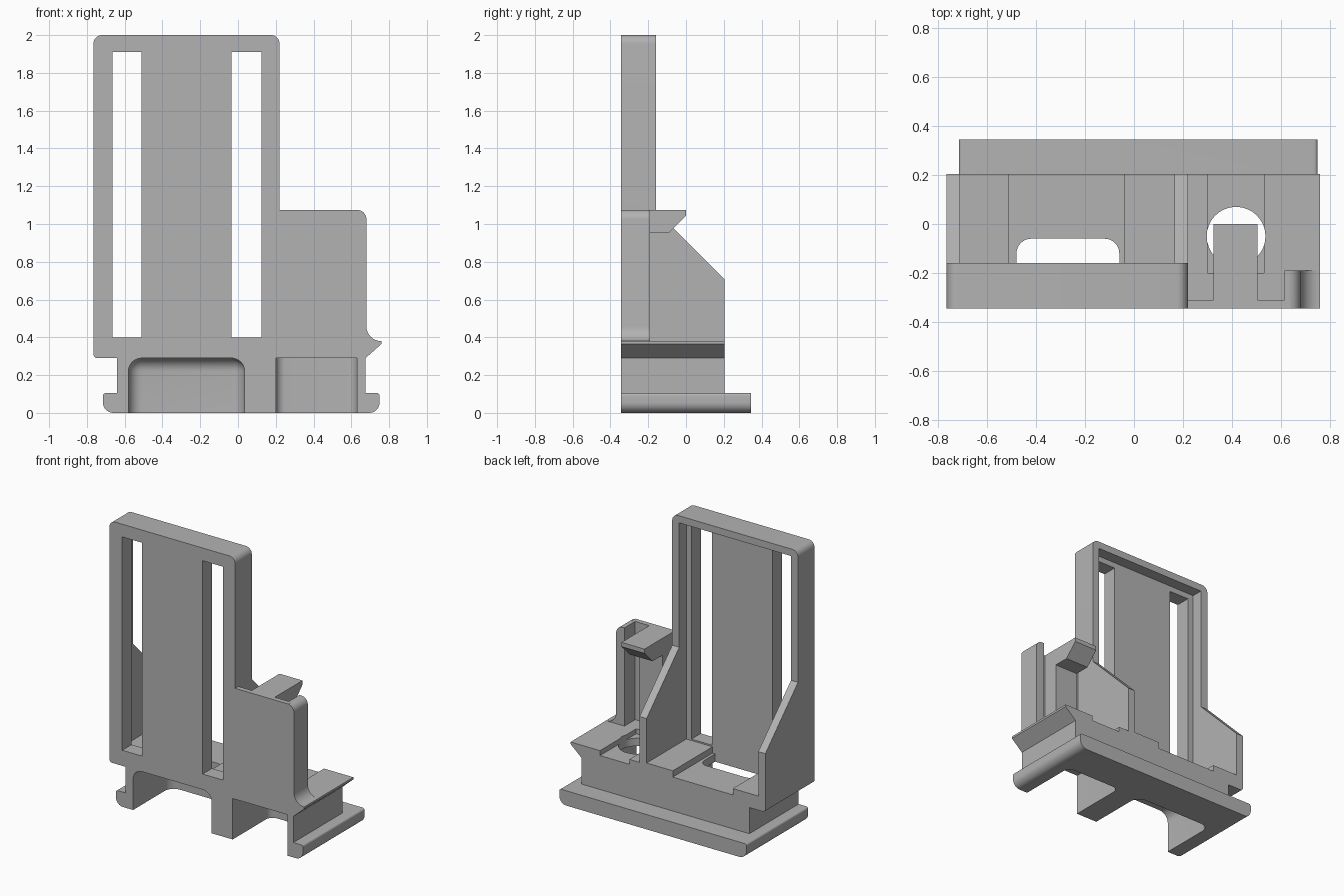
import bpy, bmesh, math
from mathutils import Vector

cube = bpy.data.objects.get("Cube")
if cube:
    bpy.data.objects.remove(cube, do_unlink=True)

grey = bpy.data.materials.new("plain_grey")
grey.use_nodes = True
GREY = (0.45, 0.45, 0.45, 1)
grey.diffuse_color = GREY
grey.node_tree.nodes["Principled BSDF"].inputs["Base Color"].default_value = GREY

FRONT, BACK = -0.345, 0.205


def rounded(points, steps=8):
    """Outline in which a third value on a point is its fillet radius."""
    out = []
    for i, pt in enumerate(points):
        p = Vector(pt[:2])
        if len(pt) < 3:
            out.append(p)
            continue
        a = (Vector(points[i - 1][:2]) - p).normalized()
        b = (Vector(points[(i + 1) % len(points)][:2]) - p).normalized()
        half = a.angle(b) / 2
        centre = p + (a + b).normalized() * pt[2] / math.sin(half)
        reach = pt[2] / math.tan(half)
        start, end = p + a * reach - centre, p + b * reach - centre
        for k in range(steps + 1):
            out.append(centre + start.slerp(end, k / steps).normalized() * pt[2])
    return out


def prism(name, points, axis, lo, hi):
    """Extrude an outline along an axis; the outline uses the other two axes in order."""
    place = {"x": lambda p, d: (d, p.x, p.y),
             "y": lambda p, d: (p.x, d, p.y),
             "z": lambda p, d: (p.x, p.y, d)}[axis]
    bm = bmesh.new()
    outline = rounded(points)
    ends = [[bm.verts.new(place(p, d)) for p in outline] for d in (lo, hi)]
    for ring in ends:
        bm.faces.new(ring)
    for i in range(len(outline)):
        bm.faces.new((ends[0][i - 1], ends[0][i], ends[1][i], ends[1][i - 1]))
    bmesh.ops.recalc_face_normals(bm, faces=bm.faces)
    mesh = bpy.data.meshes.new(name)
    bm.to_mesh(mesh)
    bm.free()
    mesh.materials.append(grey)
    obj = bpy.data.objects.new(name, mesh)
    bpy.context.collection.objects.link(obj)
    return obj


def rect(x0, x1, y0, y1, *radius):
    return [(x, y, *radius) for x, y in ((x0, y0), (x1, y0), (x1, y1), (x0, y1))]


def box(name, x0, x1, y0, y1, z0, z1):
    return prism(name, rect(x0, x1, y0, y1), "z", z0, z1)


def bake(obj):
    graph = bpy.context.evaluated_depsgraph_get()
    mesh = bpy.data.meshes.new_from_object(obj.evaluated_get(graph))
    obj.modifiers.clear()
    obj.data = mesh


def combine(target, other, operation):
    mod = target.modifiers.new("combine", "BOOLEAN")
    mod.operation, mod.object, mod.solver = operation, other, "EXACT"
    bake(target)
    bpy.data.objects.remove(other, do_unlink=True)


# Base block with overhanging left ledge and pointed right lip
bracket = prism("bracket", [
    (-0.64, 0.05), (0.675, 0.05), (0.675, 0.29), (0.76, 0.365), (0.76, 0.38),
    (0.2, 0.38), (0.2, 0.39), (-0.765, 0.39), (-0.765, 0.29, 0.02), (-0.64, 0.29)],
    "y", FRONT, BACK)

solids = [
    # Foot flange
    prism("foot", [(-0.715, 0, 0.055), (0.75, 0, 0.055), (0.75, 0.105, 0.015),
                   (-0.715, 0.105, 0.015)], "y", FRONT, 0.345),
    # Tall back plate
    prism("plate", [(-0.765, 0.35), (0.22, 0.35), (0.22, 2, 0.045), (-0.765, 2, 0.045)],
          "y", FRONT, -0.16),
    # Low front wall and its thicker, flared side post
    box("low_wall", 0.2, 0.64, FRONT, -0.31, 0.35, 1.075),
    prism("side_post", [(0.615, 0.36), (0.76, 0.367), (0.76, 0.38), (0.68, 0.38, 0.078),
                        (0.68, 1.075, 0.05), (0.615, 1.075)], "y", FRONT, -0.19),
    # Clip column with hooked tip
    prism("clip", [(-0.33, 0.32), (-0.2, 0.32), (-0.2, 0.955), (-0.09, 0.955),
                   (0, 1.045), (0, 1.075), (-0.33, 1.075)], "x", 0.325, 0.505),
]
# Sloped side gussets
for x in (-0.765, 0.165):
    solids.append(prism("gusset", [(-0.2, 0.35), (BACK, 0.35), (BACK, 0.705),
                                   (-0.16, 1.07), (-0.2, 1.07)], "x", x, x + 0.055))
for part in solids:
    combine(bracket, part, "UNION")

# Left under-pocket, rounded on all inner edges
pocket = box("left_pocket", -0.58, 0.035, -0.6, 0.08, -0.3, 0.29)
bevel = pocket.modifiers.new("round", "BEVEL")
bevel.width, bevel.segments = 0.07, 8
bake(pocket)

cutters = [
    pocket,
    # Right under-pocket
    prism("right_pocket", rect(0.2, 0.63, -0.6, 0.08, 0.05), "z", -0.3, 0.29),
    # Recess behind the plate, and the floor channels
    box("recess", -0.71, 0.165, -0.24, 0.3, 0.39, 1.95),
    box("left_channel", -0.51, -0.04, -0.24, 0.3, 0.345, 0.6),
    box("right_channel", 0.3, 0.53, -0.2, 0.3, 0.345, 0.5),
    # Floor openings
    prism("slot_hole", [(-0.48, -0.24), (-0.06, -0.24), (-0.06, -0.06, 0.06),
                        (-0.48, -0.06, 0.06)], "z", 0.2, 0.5),
    prism("round_hole", rect(0.297, 0.537, -0.17, 0.07, 0.1199), "z", 0.2, 0.5),
    # Tall window slots
    box("window", -0.665, -0.51, -0.5, 0, 0.4, 1.91),
    box("window", -0.035, 0.125, -0.5, 0, 0.4, 1.91),
]
for cutter in cutters:
    combine(bracket, cutter, "DIFFERENCE")

# Smooth the fillets, keep the machined edges crisp
bpy.ops.object.select_all(action="DESELECT")
bracket.select_set(True)
bpy.context.view_layer.objects.active = bracket
bpy.ops.object.shade_smooth_by_angle(angle=math.radians(30))
